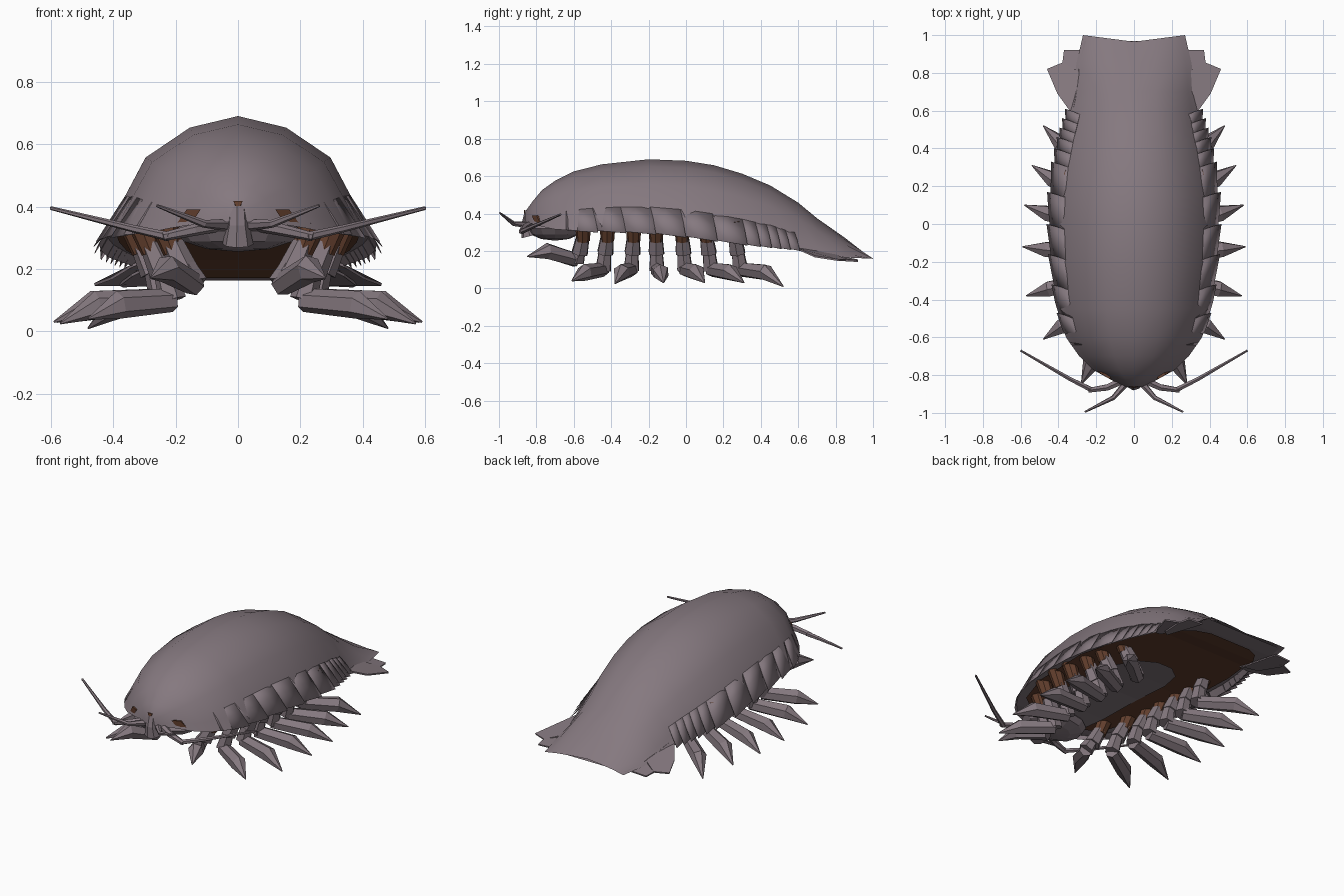
import bpy, bmesh, math
from mathutils import Vector

if "Cube" in bpy.data.objects:
    bpy.data.objects.remove(bpy.data.objects["Cube"])


def material(name, rgb):
    m = bpy.data.materials.new(name)
    m.diffuse_color = (*rgb, 1)
    m.use_nodes = True
    m.node_tree.nodes["Principled BSDF"].inputs["Base Color"].default_value = m.diffuse_color
    return m


GREY = material("shell grey", (0.235, 0.19, 0.213))
BROWN = material("joint brown", (0.13, 0.052, 0.028))


def make(name, verts, faces, mat, smooth=None, thick=0):
    me = bpy.data.meshes.new(name)
    me.from_pydata([tuple(v) for v in verts], [], faces)
    me.materials.append(mat)
    bm = bmesh.new()
    bm.from_mesh(me)
    bmesh.ops.recalc_face_normals(bm, faces=bm.faces[:])
    bm.to_mesh(me)
    bm.free()
    if smooth:
        me.polygons.foreach_set("use_smooth", [True] * len(me.polygons))
        me.set_sharp_from_angle(angle=math.radians(smooth))
    ob = bpy.data.objects.new(name, me)
    bpy.context.collection.objects.link(ob)
    if thick:
        mod = ob.modifiers.new("thickness", 'SOLIDIFY')
        mod.thickness = thick
        mod.offset = 0
    return ob


def grid_faces(rows, cols):
    return [(r * cols + c, r * cols + c + 1, (r + 1) * cols + c + 1, (r + 1) * cols + c)
            for r in range(rows - 1) for c in range(cols - 1)]


def limb(name, points, radii, mat, n=6):
    """Tapered tube through points, capped at both ends."""
    pts = [Vector(p) for p in points]
    verts, faces = [], []
    for i, p in enumerate(pts):
        d = (pts[min(i + 1, len(pts) - 1)] - pts[max(i - 1, 0)]).normalized()
        u = d.cross(Vector((0.1, 1, 0.1))).normalized()
        v = d.cross(u)
        for k in range(n):
            a = 2 * math.pi * k / n
            verts.append(p + (u * math.cos(a) + v * math.sin(a)) * radii[i])
    for i in range(len(pts) - 1):
        for k in range(n):
            j = (k + 1) % n
            faces.append((i * n + k, i * n + j, (i + 1) * n + j, (i + 1) * n + k))
    faces += [tuple(range(n)), tuple(range((len(pts) - 1) * n, len(pts) * n))]
    return make(name, verts, faces, mat)


# Body stations: y, half width, top z, lower edge z
RINGS = [(-.86, .05, .41, .35), (-.82, .13, .465, .345), (-.77, .22, .525, .33),
         (-.70, .29, .575, .315), (-.60, .36, .625, .31), (-.45, .405, .663, .31),
         (-.2, .435, .69, .30), (0, .445, .682, .28), (.15, .44, .658, .26),
         (.3, .42, .613, .24), (.45, .385, .55, .225), (.6, .34, .458, .21),
         (.7, .32, .375, .185), (.85, .305, .27, .165), (1, .27, .172, .158)]
ARCH = [(0, 1), (.355, .905), (.68, .66), (.9, .2), (1, 0)]


def station(y):
    for a, b in zip(RINGS, RINGS[1:]):
        if y <= b[0]:
            t = (y - a[0]) / (b[0] - a[0])
            return [p + (q - p) * t for p, q in zip(a, b)]
    return RINGS[-1]


# Domed shell, with a notched tail edge
half = [(-x, z) for x, z in reversed(ARCH[1:])] + ARCH
verts = []
for y, w, zt, zb in RINGS:
    for x, z in half:
        notch = .035 * (1 - abs(x)) if y == 1 else 0
        verts.append((x * w, y - notch, zb + z * (zt - zb)))
faces = grid_faces(len(RINGS), len(half)) + [tuple(range(len(half)))]
make("shell", verts, faces, GREY, 55)


def under_sheet(name, rows, drop, mat):
    """Flat sheet under the shell; rows are (y, share of the half width)."""
    out = []
    for y, share in rows:
        _, w, zt, zb = station(y)
        out += [(s * share * w, y, zb + .1 * (zt - zb) - drop) for s in (-1, 0, 1)]
    make(name, out, grid_faces(len(rows), 3), mat)


# Grey underside, brown belly on it, grey breast plate between the legs
under_sheet("underside", [(min(r[0], .97), .95) for r in RINGS[2:]], 0, GREY)
under_sheet("belly", [(-.68, .6), (-.6, .8), (-.4, .86), (0, .88), (.2, .88), (.4, .9), (.6, .9),
                      (.72, .85), (.8, .7), (.84, .45)], .006, BROWN)
under_sheet("breast_plate", [(-.68, .55), (-.5, .5), (-.2, .45), (.05, .42), (.2, .32), (.27, .12)],
            .014, GREY)

# Overlapping side plates with pointed rear corners
CUTS = [-.64, -.5, -.35, -.19, -.03, .14, .3, .37, .43, .48, .53, .58]
for side, word in ((1, "right"), (-1, "left")):
    for i, (y0, y1) in enumerate(zip(CUTS, CUTS[1:])):
        verts = []
        for y, flare, lean in ((y0, 0, 0), ((y0 + y1) / 2, .008, .01), (y1, .018, .03)):
            _, w, zt, zb = station(y)
            for k, (ax, az) in enumerate(((.83, .345), (.9, .2), (1, 0))):
                f = flare * k / 2 + .001 * (k - 1)
                verts.append((side * (ax * w + f), y + lean * k / 2,
                              zb + az * (zt - zb) - f * .6))
        make(f"{word}_side_plate_{i + 1}", verts, grid_faces(3, 3), GREY, 50, .002)

    # Tail fan blades
    s = side
    make(f"{word}_outer_tail_blade",
         [(s * .29, .58, .23), (s * .34, .60, .21), (s * .405, .69, .17), (s * .46, .82, .15),
          (s * .375, .855, .15), (s * .28, .8, .18)], [(0, 1, 2, 3, 4, 5)], GREY, None, .009)
    make(f"{word}_inner_tail_blade",
         [(s * .28, .62, .21), (s * .34, .68, .18), (s * .38, .84, .15), (s * .37, .92, .145),
          (s * .27, .92, .15)], [(0, 1, 2, 3, 4)], GREY, None, .009)

    # Seven walking legs: hip y, hip x, foot tip
    LEGS = [(-.55, .23, (.28, -.85, .17)), (-.42, .30, (.48, -.61, .04)),
            (-.28, .33, (.57, -.38, .025)), (-.16, .33, (.59, -.12, .03)),
            (-.02, .33, (.58, .10, .03)), (.11, .33, (.54, .31, .03)),
            (.26, .31, (.48, .52, .01))]
    for i, (hy, hx, (tx, ty, tz)) in enumerate(LEGS):
        sway = (ty - hy) * .12
        kz = max(.09, tz - .03) + .01
        kx = hx - .09
        tip = (s * tx, ty, tz)
        knee = (s * kx, hy + sway, kz)
        mid = (s * (kx * .36 + tx * .64), hy * .36 + ty * .64, max(.085, tz + .03))
        top = (s * (hx - .02), hy, .28)
        shin = (s * (hx - .06), hy + sway * .5, .19)
        limb(f"{word}_hip_{i + 1}", [(s * (hx + .02), hy, .37), (s * (hx - .025), hy, .255)],
             [.045, .036], BROWN, 8)
        limb(f"{word}_thigh_{i + 1}", [top, shin], [.037, .046], GREY)
        limb(f"{word}_shin_{i + 1}", [(shin[0], shin[1], .21), knee], [.034, .045], GREY)
        limb(f"{word}_foot_{i + 1}", [knee, mid, tip], [.038, .045, .003], GREY)

    # Long and short feelers
    limb(f"{word}_long_feeler_base", [(s * .04, -.82, .345), (s * .14, -.865, .325),
                                      (s * .24, -.88, .303)], [.022, .019, .014], GREY)
    limb(f"{word}_long_feeler", [(s * .22, -.88, .303), (s * .34, -.82, .33), (s * .6, -.67, .395)],
         [.015, .012, .006], GREY)
    limb(f"{word}_short_feeler", [(s * .03, -.83, .34), (s * .11, -.92, .345), (s * .26, -.995, .403)],
         [.02, .013, .005], GREY)

    # Eye: small brown wedge on the side of the head
    make(f"{word}_eye", [(s * .12, -.825, .39), (s * .165, -.80, .39), (s * .2, -.775, .34),
                         (s * .14, -.812, .36), (s * .15, -.75, .38)],
         [(0, 1, 4), (1, 2, 4), (2, 3, 4), (3, 0, 4), (0, 3, 2, 1)], BROWN)

# Snout, head underside and forehead spot
limb("snout", [(0, -.835, .40), (0, -.845, .34), (0, -.83, .28)], [.03, .036, .05], GREY, 8)
bm = bmesh.new()
bmesh.ops.create_uvsphere(bm, u_segments=12, v_segments=6, radius=1)
for v in bm.verts:
    v.co = Vector((v.co.x * .2, v.co.y * .15 - .70, v.co.z * .065 + .32))
me = bpy.data.meshes.new("mouthparts")
bm.to_mesh(me)
bm.free()
me.materials.append(GREY)
bpy.context.collection.objects.link(bpy.data.objects.new("mouthparts", me))
make("forehead_spot", [(-.015, -.862, .418), (.015, -.862, .418), (.008, -.864, .402), (-.008, -.864, .402)],
     [(0, 1, 2, 3)], BROWN, None, .006)
